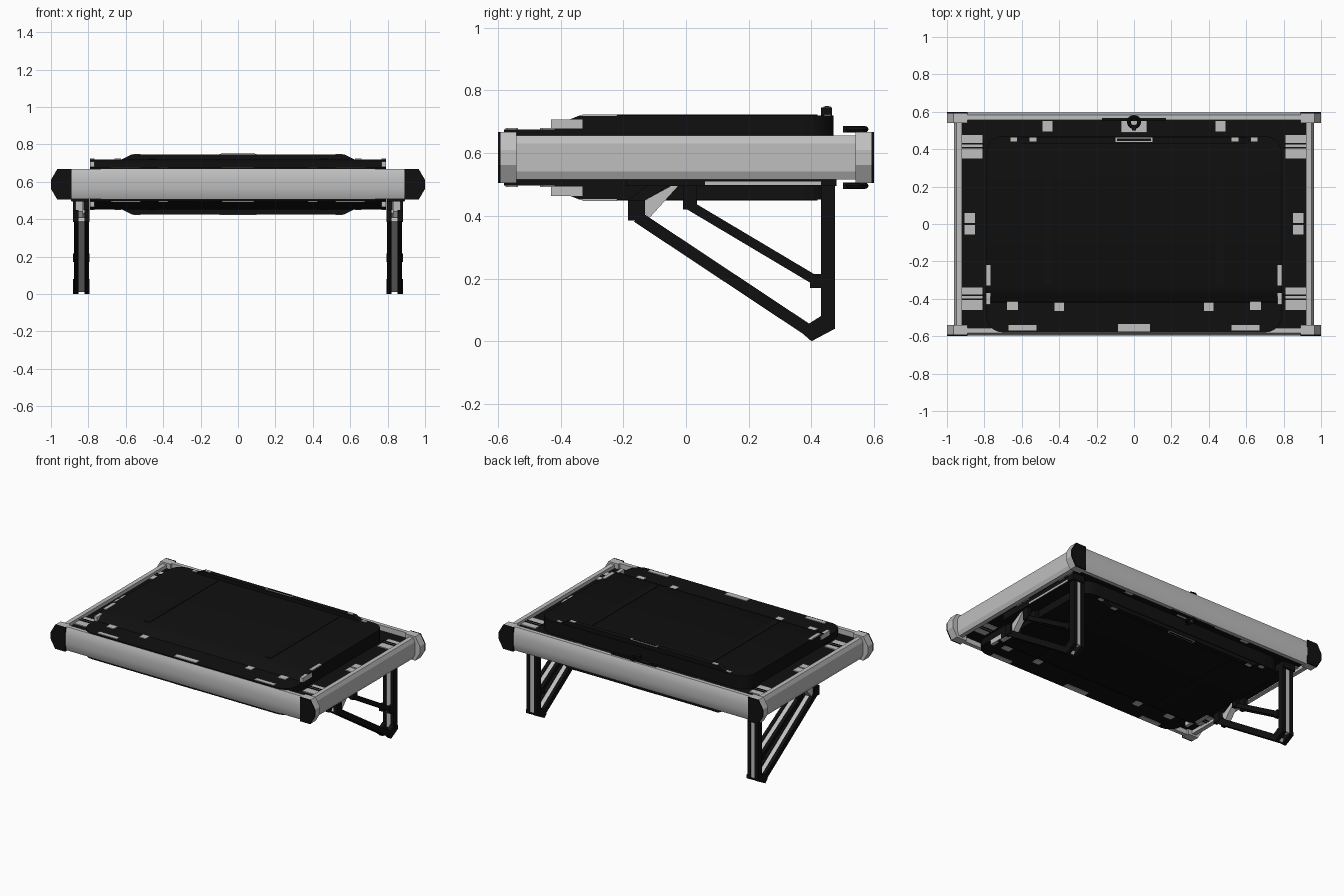
import bpy, bmesh, math
from mathutils import Vector

old = bpy.data.objects.get("Cube")
if old:
    bpy.data.objects.remove(old, do_unlink=True)

MID = 0.586  # height of the horizontal symmetry plane


def material(name, value, rough):
    m = bpy.data.materials.new(name)
    m.use_nodes = True
    color = (value, value, value, 1)
    m.diffuse_color = color
    node = m.node_tree.nodes["Principled BSDF"]
    node.inputs["Base Color"].default_value = color
    node.inputs["Roughness"].default_value = rough
    return m


BLACK = material("black", 0.005, 0.6)
GREY = material("light grey", 0.52, 0.6)


def finish(name, bm, mat, smooth=False):
    bmesh.ops.recalc_face_normals(bm, faces=bm.faces)
    mesh = bpy.data.meshes.new(name)
    bm.to_mesh(mesh)
    bm.free()
    mesh.materials.append(mat)
    ob = bpy.data.objects.new(name, mesh)
    bpy.context.collection.objects.link(ob)
    if smooth:
        bpy.ops.object.select_all(action="DESELECT")
        ob.select_set(True)
        bpy.context.view_layer.objects.active = ob
        bpy.ops.object.shade_smooth_by_angle(angle=math.radians(30))
    return ob


def prism_bm(points, axis, a, b):
    """Extrude a 2D profile along axis 0, 1 or 2 from a to b."""
    bm = bmesh.new()
    verts = []
    for p in points:
        co = list(p)
        co.insert(axis, a)
        verts.append(bm.verts.new(co))
    face = bm.faces.new(verts)
    out = bmesh.ops.extrude_face_region(bm, geom=[face])
    step = Vector((0, 0, 0))
    step[axis] = b - a
    moved = [v for v in out["geom"] if isinstance(v, bmesh.types.BMVert)]
    bmesh.ops.translate(bm, verts=moved, vec=step)
    return bm


def prism(name, points, axis, a, b, mat, smooth=False):
    return finish(name, prism_bm(points, axis, a, b), mat, smooth)


def box(name, x, y, z, mat):
    pts = [(x[0], y[0]), (x[1], y[0]), (x[1], y[1]), (x[0], y[1])]
    return prism(name, pts, 2, z[0], z[1], mat)


def both_faces(name, x, y, z, mat, thick=0.006):
    """Thin plate repeated on the upper and lower face."""
    box("upper_" + name, x, y, (z - thick, z), mat)
    box("lower_" + name, x, y, (2 * MID - z, 2 * MID - z + thick), mat)


def mirrored(profile):
    """Close an upper half profile with its reflection in the mid plane."""
    return profile + [(u, 2 * MID - z) for u, z in reversed(profile)]


# Storage panel: stepped side profile with rounded corners
half = [(-0.58, 0.676), (-0.42, 0.676), (-0.385, 0.702), (-0.34, 0.72), (0.47, 0.72)]
bm = prism_bm(mirrored(half), 0, -0.79, 0.79)
corners = [e for e in bm.edges
           if abs(e.verts[0].co.x - e.verts[1].co.x) < 1e-4
           and abs(e.verts[0].co.y - e.verts[1].co.y) < 1e-4]
bmesh.ops.bevel(bm, geom=corners, offset=0.09, segments=5, profile=0.5, affect="EDGES")
finish("storage_panel", bm, BLACK, True)

# Raised rear ridge, deck and shallow panel ribs
prism("rear_ridge", mirrored([(-0.62, 0.72), (-0.57, 0.746), (0.57, 0.746), (0.62, 0.72)]),
      1, 0.43, 0.465, BLACK)
box("deck", (-0.93, 0.93), (-0.565, 0.565), (0.54, 0.632), BLACK)
for x in (-0.46, 0.46):
    both_faces("panel_rib", (x - 0.02, x + 0.02), (-0.33, 0.42), 0.723, BLACK)

# Long rails with a gently bulged outer face
rail = [(0.555, 0.507), (0.582, 0.507), (0.592, 0.53), (0.597, 0.565),
        (0.597, 0.61), (0.592, 0.645), (0.582, 0.668), (0.555, 0.668)]
for name, s in (("front", -1), ("back", 1)):
    prism(name + "_rail", [(s * y, z) for y, z in rail], 0, -0.9, 0.9, GREY, True)

# Side rails, corner caps and their black end plates
side_rail = mirrored([(0.92, 0.656), (0.95, 0.656), (0.962, 0.63)])
cap = mirrored([(0.89, 0.668), (0.966, 0.668), (1.0, 0.61)])
for side, s in (("left", 1), ("right", -1)):
    prism(side + "_rail", [(s * x, z) for x, z in side_rail], 1, -0.56, 0.56, GREY)
    for end, t in (("front", -1), ("back", 1)):
        pts = [(s * x, z) for x, z in cap]
        prism(f"{end}_{side}_cap", pts, 1, t * 0.54, t * 0.591, GREY)
        prism(f"{end}_{side}_end_plate", pts, 1, t * 0.591, t * 0.6, BLACK)


# Folding legs: two black cheeks with a recessed grey core
def leg_bar(name, s, p, q, width):
    p, q = Vector(p), Vector(q)
    d = (q - p).normalized()
    n = Vector((-d.y, d.x))
    for label, a, b, w, mat in (("inner", 0.797, 0.821, width, BLACK),
                                ("core", 0.821, 0.853, width - 0.012, GREY),
                                ("outer", 0.853, 0.877, width, BLACK)):
        k = n * w / 2
        pts = [tuple(v) for v in (p + k, q + k, q - k, p - k)]
        prism(f"{name}_{label}", pts, 0, s * a, s * b, mat)


foot = [(0.475, 0.065), (0.475, 0.04), (0.40, 0.0), (0.375, 0.022),
        (0.39, 0.055), (0.43, 0.08)]
gusset = [(-0.15, 0.44), (-0.04, 0.5), (-0.02, 0.5), (-0.12, 0.39)]
for side, s in (("left", 1), ("right", -1)):
    leg_bar(side + "_leg_post", s, (0.4525, 0.05), (0.4525, 0.51), 0.045)
    leg_bar(side + "_leg_diagonal", s, (0.41, 0.022), (-0.155, 0.397), 0.038)
    leg_bar(side + "_leg_strut", s, (0.0, 0.44), (0.42, 0.19), 0.03)
    for a, b in ((0.793, 0.82), (0.854, 0.881)):
        prism(side + "_foot_plate", foot, 0, s * a, s * b, BLACK)
        box(side + "_pivot_lug", (s * a, s * b), (-0.185, -0.13), (0.385, 0.45), BLACK)
        box(side + "_strut_lug", (s * a, s * b), (-0.01, 0.035), (0.42, 0.51), BLACK)
        box(side + "_strut_end", (s * a, s * b), (0.395, 0.43), (0.17, 0.215), BLACK)
    prism(side + "_gusset", gusset, 0, s * 0.83, s * 0.87, GREY)
    box(side + "_leg_mount", (s * 0.8, s * 0.89), (-0.19, 0.48), (0.495, 0.545), BLACK)
    box(side + "_mount_strip", (s * 0.885, s * 0.893), (0.06, 0.43), (0.498, 0.51), GREY)
    prism(side + "_mount_web", [(-0.185, 0.45), (-0.13, 0.45), (-0.05, 0.5), (-0.12, 0.5)],
          0, s * 0.8, s * 0.825, BLACK)

# Light fittings set into both faces
for s in (-1, 1):
    for y0, y1 in ((0.35, 0.475), (-0.46, -0.34)):
        both_faces("corner_plate", (s * 0.81, s * 0.92), (y0, y1), 0.638, GREY)
        for y in (y0 + 0.055, y0 + 0.075):
            both_faces("corner_hinge_line", (s * 0.80, s * 0.92), (y, y + 0.007), 0.642, BLACK)
    for y0, y1 in ((0.005, 0.06), (-0.055, -0.005)):
        both_faces("side_tab", (s * 0.85, s * 0.905), (y0, y1), 0.638, GREY)
    both_faces("back_tab", (s * 0.435, s * 0.49), (0.495, 0.55), 0.638, GREY)
    both_faces("front_plate", (s * 0.52, s * 0.67), (-0.57, -0.54), 0.68, GREY)
    both_faces("front_tab", (s * 0.375, s * 0.425), (-0.465, -0.42), 0.68, GREY)
    both_faces("front_corner_tab", (s * 0.62, s * 0.68), (-0.46, -0.415), 0.68, GREY)
    both_faces("ridge_tab", (s * 0.52, s * 0.56), (0.44, 0.462), 0.749, GREY)
    both_faces("panel_tab", (s * 0.625, s * 0.66), (0.44, 0.462), 0.724, GREY)
    both_faces("panel_edge_strip", (s * 0.768, s * 0.792), (-0.33, -0.22), 0.724, GREY)
    both_faces("panel_edge_drop", (s * 0.768, s * 0.792), (-0.43, -0.33), 0.708, GREY, 0.03)
both_faces("front_center_plate", (-0.085, 0.085), (-0.575, -0.535), 0.68, GREY)
both_faces("back_center_plate", (-0.07, 0.07), (0.49, 0.55), 0.642, GREY)
both_faces("ridge_label_frame", (-0.1, 0.1), (0.438, 0.462), 0.749, GREY)
both_faces("ridge_label_fill", (-0.09, 0.09), (0.444, 0.456), 0.751, BLACK)

# Rear latch bars and pull rings
both_faces("latch_bar", (-0.17, 0.17), (0.552, 0.568), 0.674, BLACK, 0.02)
for name, z in (("upper_pull_ring", 0.676), ("lower_pull_ring", 2 * MID - 0.676)):
    bpy.ops.mesh.primitive_torus_add(major_segments=24, minor_segments=8, major_radius=0.027,
                                     minor_radius=0.01, location=(0, 0.545, z))
    ring = bpy.context.object
    ring.name = name
    ring.data.materials.append(BLACK)
    bpy.ops.object.shade_smooth_by_angle()
    box(name + "_stem", (-0.012, 0.012), (0.5, 0.53), (z - 0.01, z + 0.01), BLACK)
